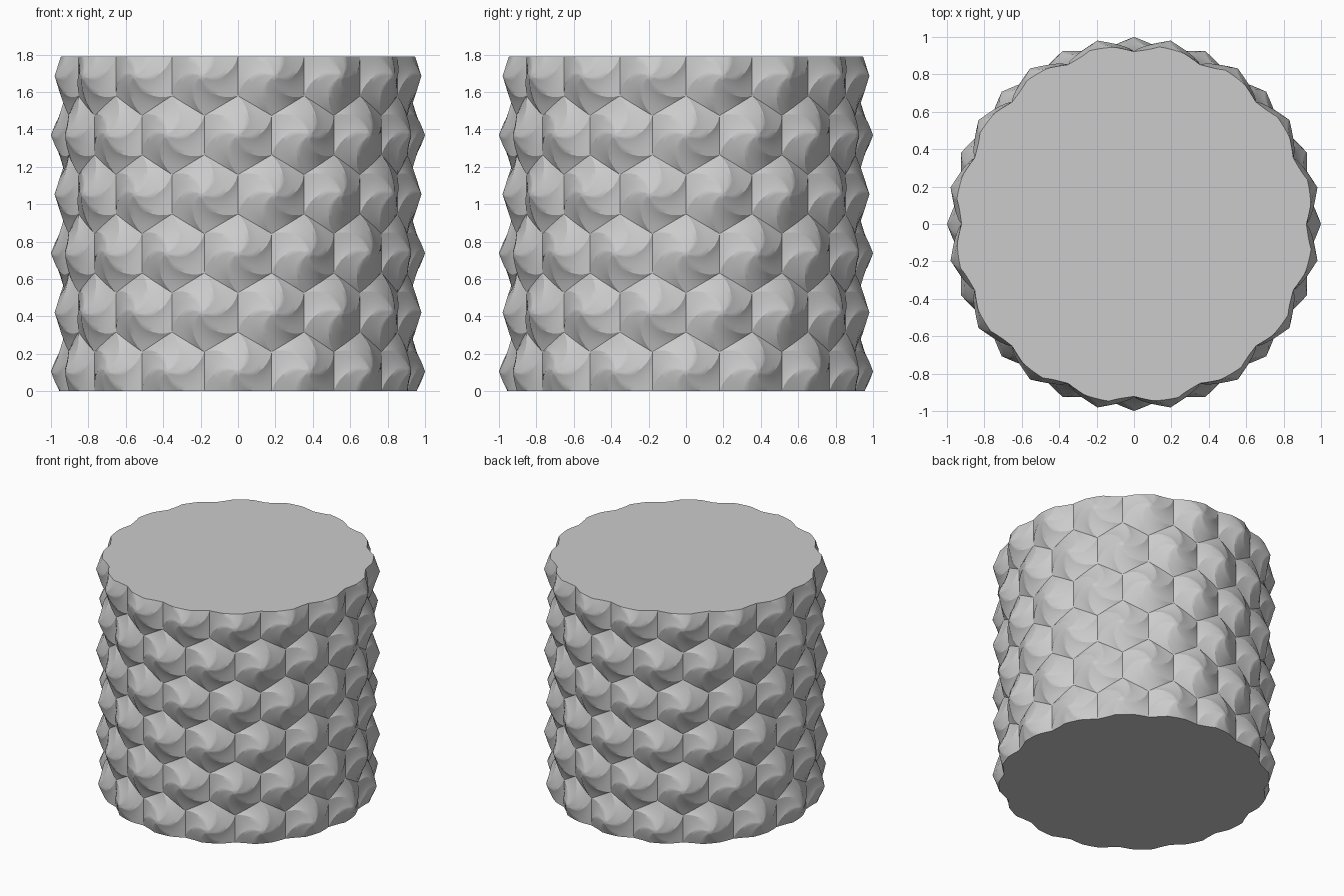
import bpy
import bmesh
from math import pi, sin, cos, atan2, radians

COLUMNS, ROWS = 16, 6
BASE_R, PEAK_R = 0.922, 1.0      # valley and peak radius
HEIGHT = 1.79
SIDE = HEIGHT / (1.5 * ROWS - 0.5)  # hexagon side, so that the rows fill the height
TWIST = radians(60)
RINGS, STEPS = 8, 5

if "Cube" in bpy.data.objects:
    bpy.data.objects.remove(bpy.data.objects["Cube"], do_unlink=True)

grey = bpy.data.materials.new("light grey")
grey.use_nodes = True
grey.diffuse_color = (0.6, 0.6, 0.6, 1)
grey.node_tree.nodes["Principled BSDF"].inputs["Base Color"].default_value = (0.6, 0.6, 0.6, 1)

# Flat units per radian, so the hexagons close up around the drum
ANGLE_SCALE = (2 * pi / COLUMNS) / (SIDE * 3 ** 0.5)


def hexagon_points():
    """Outline of a unit pointed-top hexagon, each side split into steps."""
    corners = [(cos(pi / 2 + k * pi / 3), sin(pi / 2 + k * pi / 3)) for k in range(6)]
    points = []
    for k in range(6):
        a, b = corners[k], corners[(k + 1) % 6]
        for i in range(STEPS):
            f = i / STEPS
            points.append((a[0] + (b[0] - a[0]) * f, a[1] + (b[1] - a[1]) * f))
    return points


OUTLINE = hexagon_points()


def add_cell(bm, angle, z):
    """Twisted hexagonal pyramid wrapped on the drum."""
    def vert(u, v, t):
        r = PEAK_R + (BASE_R - PEAK_R) * t
        a = angle + u * SIDE * ANGLE_SCALE
        return bm.verts.new((r * cos(a), r * sin(a), z + v * SIDE))

    peak = vert(0, 0, 0)
    inner = None
    n = len(OUTLINE)
    for ring in range(1, RINGS + 1):
        t = ring / RINGS
        w = -TWIST * (1 - t)
        c, s = cos(w) * t, sin(w) * t
        outer = [vert(x * c - y * s, x * s + y * c, t) for x, y in OUTLINE]
        for i in range(n):
            j = (i + 1) % n
            if inner:
                bm.faces.new((inner[i], outer[i], outer[j], inner[j]))
            else:
                bm.faces.new((peak, outer[i], outer[j]))
        inner = outer


# Staggered rows of cells
bm = bmesh.new()
for row in range(ROWS):
    for col in range(COLUMNS):
        add_cell(bm, -pi / 2 + (col + 0.5 * (row % 2)) * 2 * pi / COLUMNS,
                 SIDE * (0.5 + 1.5 * row))
bmesh.ops.remove_doubles(bm, verts=bm.verts, dist=0.0005)

# Trim both ends level and close them with flat caps
for level, direction in ((0, -1), (HEIGHT, 1)):
    bmesh.ops.bisect_plane(bm, geom=bm.verts[:] + bm.edges[:] + bm.faces[:], dist=0.0002,
                           plane_co=(0, 0, level), plane_no=(0, 0, direction),
                           clear_outer=True)
    rim = [v for v in bm.verts if abs(v.co.z - level) < 0.0005]
    rim.sort(key=lambda v: atan2(v.co.y, v.co.x) * direction)
    bm.faces.new(rim)
bm.normal_update()

mesh = bpy.data.meshes.new("textured_drum")
bm.to_mesh(mesh)
bm.free()
mesh.materials.append(grey)
drum = bpy.data.objects.new("textured_drum", mesh)
bpy.context.collection.objects.link(drum)

# Smooth swirls with crisp ridges and rims
bpy.ops.object.select_all(action="DESELECT")
drum.select_set(True)
bpy.context.view_layer.objects.active = drum
bpy.ops.object.shade_smooth_by_angle(angle=radians(25))
